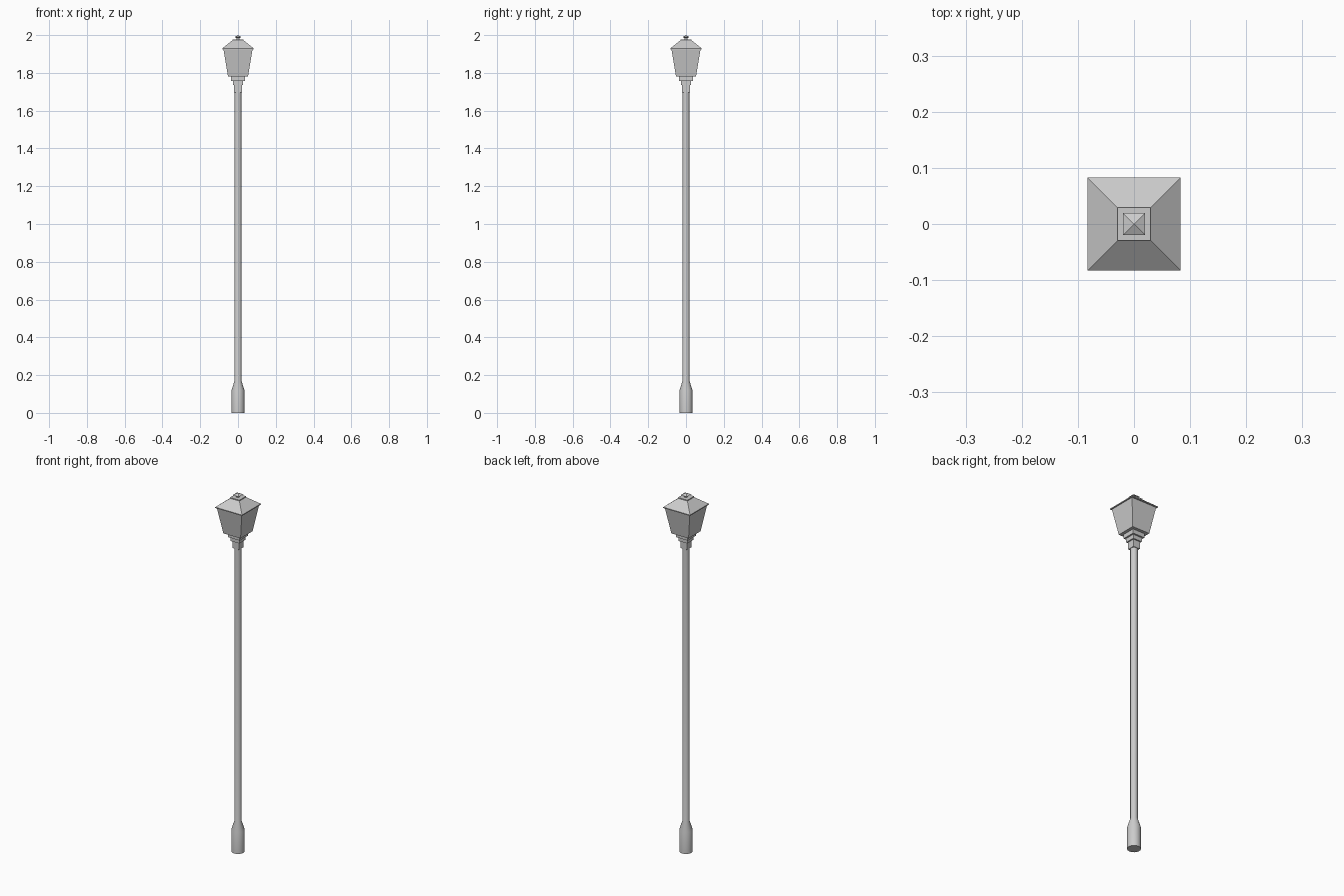
import bpy, bmesh, math

if "Cube" in bpy.data.objects:
    bpy.data.objects.remove(bpy.data.objects["Cube"])


def loft(name, profile, sides, smooth=False):
    """Stack rings of (half width or radius, z); four sides gives axis-aligned squares."""
    bm = bmesh.new()
    square = sides == 4
    turn = math.pi / 4 if square else 0
    grow = math.sqrt(2) if square else 1
    rings = []
    for r, z in profile:
        if r == 0:
            rings.append([bm.verts.new((0, 0, z))])
            continue
        rings.append([bm.verts.new((r * grow * math.cos(turn + i * math.tau / sides),
                                    r * grow * math.sin(turn + i * math.tau / sides), z))
                      for i in range(sides)])
    for a, b in zip(rings, rings[1:]):
        for i in range(sides):
            j = (i + 1) % sides
            if len(b) == 1:
                bm.faces.new((a[i], a[j], b[0]))
            else:
                bm.faces.new((a[i], a[j], b[j], b[i]))
    for ring in (rings[0], rings[-1]):
        if len(ring) > 1:
            bm.faces.new(ring)
    bmesh.ops.recalc_face_normals(bm, faces=bm.faces)
    mesh = bpy.data.meshes.new(name)
    bm.to_mesh(mesh)
    bm.free()
    ob = bpy.data.objects.new(name, mesh)
    bpy.context.collection.objects.link(ob)
    if smooth:
        bpy.ops.object.select_all(action='DESELECT')
        ob.select_set(True)
        bpy.context.view_layer.objects.active = ob
        bpy.ops.object.shade_smooth_by_angle(angle=math.radians(25))
    return ob


# Round post with a thicker foot that tapers into the pole
loft("post", [(0.034, 0), (0.034, 0.12), (0.0185, 0.17), (0.0185, 1.70)], 24, True)

# Square collar and stepped mount under the lantern
loft("lantern_mount", [(0.020, 1.695), (0.020, 1.735), (0.027, 1.735), (0.027, 1.757),
                       (0.036, 1.757), (0.036, 1.78)], 4)

# Tapered lantern body
loft("lantern_body", [(0.053, 1.78), (0.077, 1.925)], 4)

# Hipped roof with thin eaves and a flat top
loft("roof", [(0.083, 1.925), (0.083, 1.930), (0.029, 1.973), (0.029, 1.978)], 4)

# Pointed finial on a narrow neck
loft("finial", [(0.008, 1.978), (0.008, 1.984), (0.0195, 1.990), (0, 2.0)], 4)
